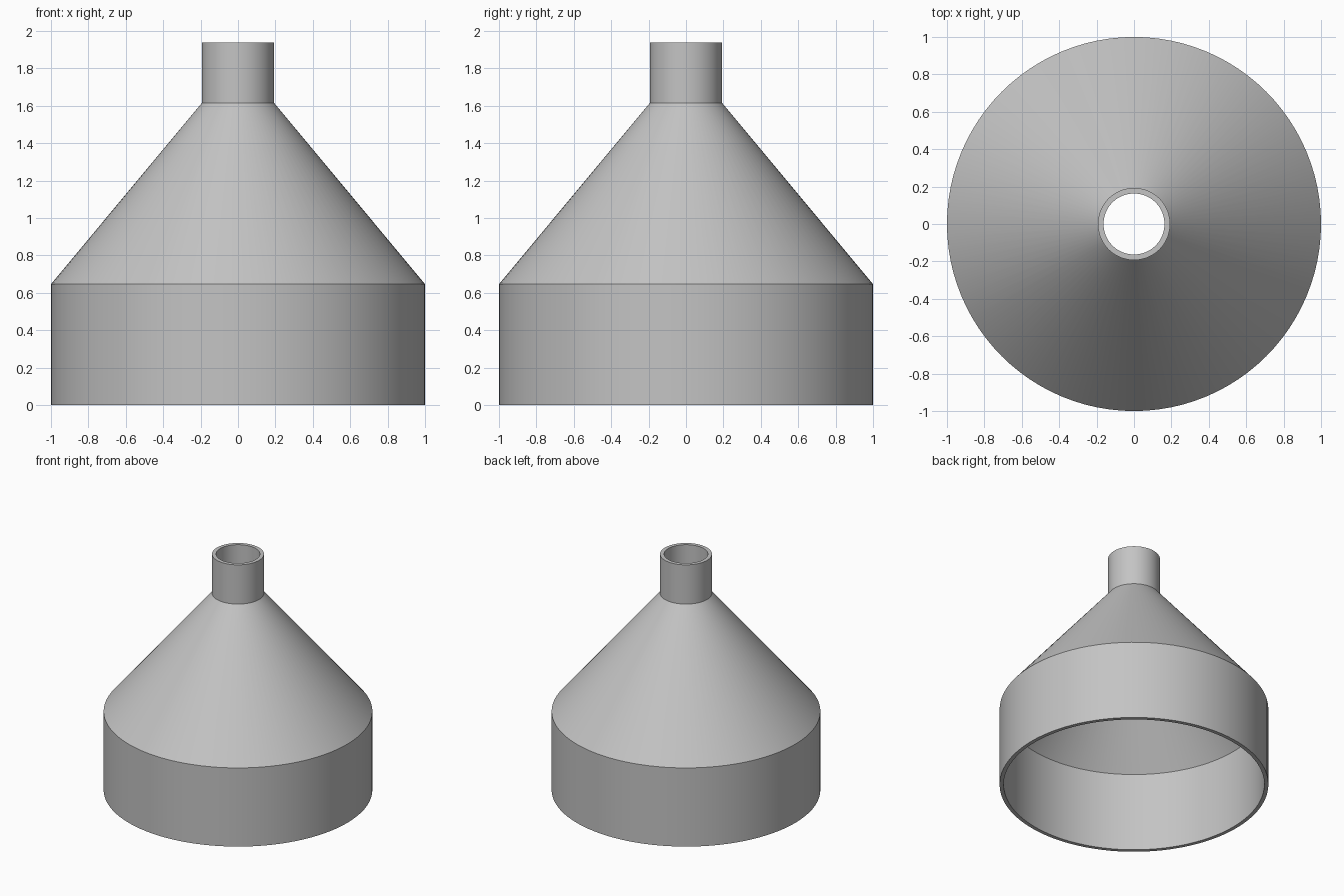
import bpy
import bmesh
import math
from mathutils import Matrix, Vector

cube = bpy.data.objects.get("Cube")
if cube:
    bpy.data.objects.remove(cube, do_unlink=True)

SIDES = 96
WALL = 0.03
BODY_R, NECK_R = 1.0, 0.193
BODY_TOP, CONE_TOP, NECK_TOP = 0.646, 1.615, 1.937

# Plain grey
grey = bpy.data.materials.new("plain_grey")
grey.use_nodes = True
colour = (0.55, 0.55, 0.55, 1.0)
grey.diffuse_color = colour
grey.node_tree.nodes["Principled BSDF"].inputs["Base Color"].default_value = colour

# Wall profile: up the outside, then down the inside
outer = [(BODY_R, 0), (BODY_R, BODY_TOP), (NECK_R, CONE_TOP), (NECK_R, NECK_TOP)]
profile = outer + [(r - WALL, z) for r, z in reversed(outer)]

# Revolve the closed profile into a hollow funnel
bm = bmesh.new()
verts = [bm.verts.new((r, 0, z)) for r, z in profile]
edges = [bm.edges.new((a, b)) for a, b in zip(verts, verts[1:] + verts[:1])]
bmesh.ops.spin(bm, geom=verts + edges, cent=(0, 0, 0), axis=(0, 0, 1),
               angle=math.tau, steps=SIDES, use_merge=True)
bmesh.ops.remove_doubles(bm, verts=bm.verts, dist=0.0001)
bmesh.ops.recalc_face_normals(bm, faces=bm.faces)

mesh = bpy.data.meshes.new("funnel")
bm.to_mesh(mesh)
bm.free()
mesh.materials.append(grey)
funnel = bpy.data.objects.new("funnel", mesh)
bpy.context.collection.objects.link(funnel)

# Smooth walls with crisp seams and rims
bpy.ops.object.select_all(action="DESELECT")
funnel.select_set(True)
bpy.context.view_layer.objects.active = funnel
bpy.ops.object.shade_smooth_by_angle(angle=math.radians(30))
